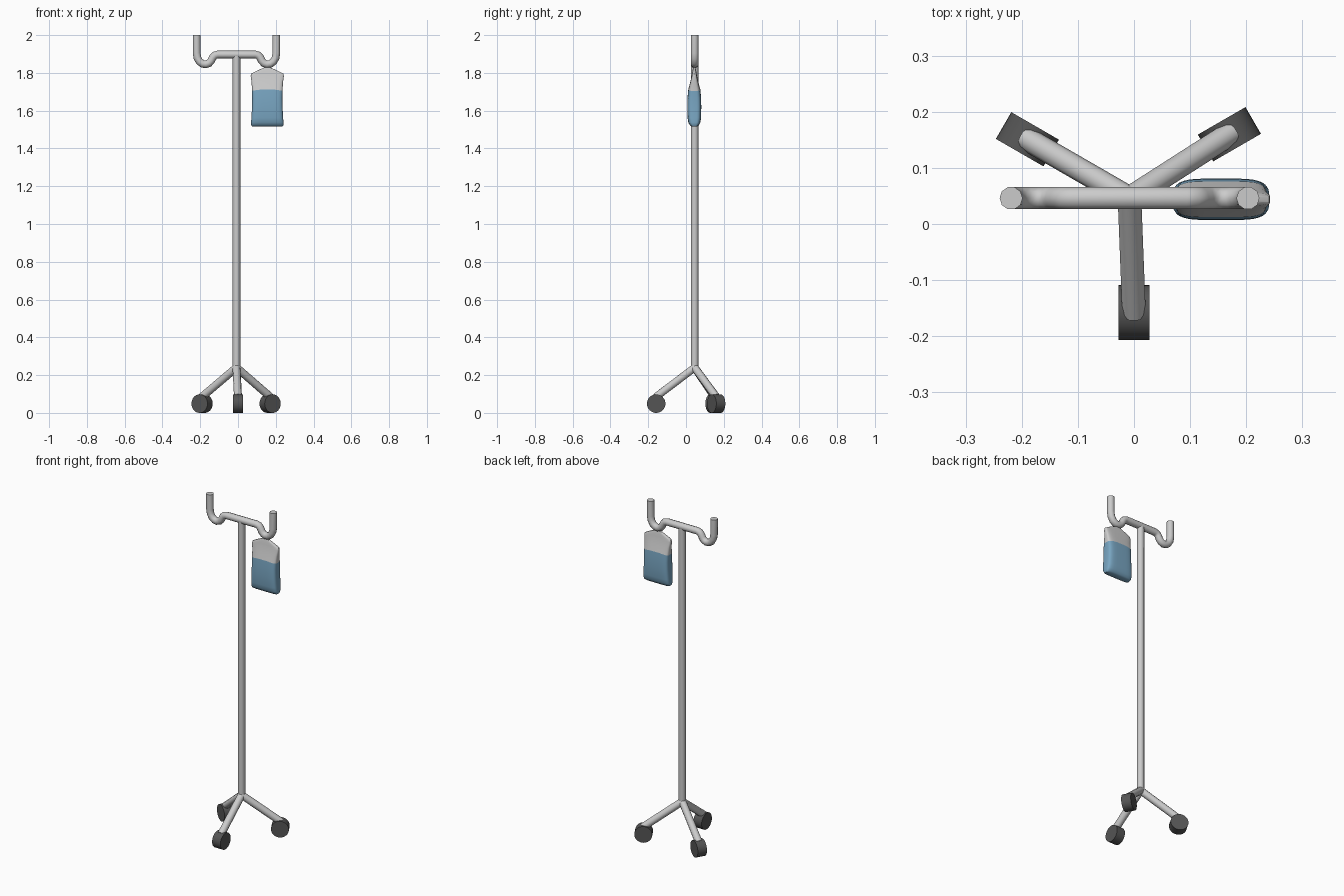
import bpy, bmesh, math
from mathutils import Vector

if "Cube" in bpy.data.objects:
    bpy.data.objects.remove(bpy.data.objects["Cube"])

PX, PY = -0.008, 0.046          # pole axis


def material(name, col):
    m = bpy.data.materials.new(name)
    m.diffuse_color = (*col, 1)
    m.use_nodes = True
    m.node_tree.nodes["Principled BSDF"].inputs["Base Color"].default_value = m.diffuse_color
    return m


dark = material("dark_rubber", (0.09, 0.09, 0.09))
blue = material("blue_fluid", (0.19, 0.38, 0.54))
clear = material("pale_plastic", (0.6, 0.6, 0.6))


def smooth(ob, angle=40):
    bpy.ops.object.select_all(action='DESELECT')
    ob.select_set(True)
    bpy.context.view_layer.objects.active = ob
    bpy.ops.object.shade_smooth_by_angle(angle=math.radians(angle))


def tube(name, pts, r):
    """Capped round tube following a list of points."""
    cu = bpy.data.curves.new(name, 'CURVE')
    cu.dimensions = '3D'
    cu.bevel_depth, cu.bevel_resolution, cu.use_fill_caps = r, 3, True
    sp = cu.splines.new('POLY')
    sp.points.add(len(pts) - 1)
    for p, co in zip(sp.points, pts):
        p.co = (*co, 1)
    ob = bpy.data.objects.new(name, cu)
    bpy.context.collection.objects.link(ob)
    bpy.ops.object.select_all(action='DESELECT')
    ob.select_set(True)
    bpy.context.view_layer.objects.active = ob
    bpy.ops.object.convert(target='MESH')
    smooth(bpy.context.object, 50)


def loft(name, rings, cx, cy, mat, n=32):
    """Skin rounded-rectangle rings given as (z, half width, half depth, edge sag)."""
    bm = bmesh.new()
    loops = []
    for z, hw, hd, sag in rings:
        ring = []
        for i in range(n):
            a = 2 * math.pi * (i + 0.5) / n
            c, s = math.cos(a), math.sin(a)
            x = math.copysign(abs(c) ** 0.45, c)
            y = math.copysign(abs(s) ** 0.45, s)
            ring.append(bm.verts.new((cx + hw * x, cy + hd * y, z - sag * x * x)))
        loops.append(ring)
    for a, b in zip(loops, loops[1:]):
        for i in range(n):
            j = (i + 1) % n
            bm.faces.new((a[i], a[j], b[j], b[i]))
    bm.faces.new(loops[0][::-1])
    bm.faces.new(loops[-1])
    me = bpy.data.meshes.new(name)
    bm.to_mesh(me)
    bm.free()
    ob = bpy.data.objects.new(name, me)
    bpy.context.collection.objects.link(ob)
    me.materials.append(mat)
    smooth(ob)


# upright pole
tube("pole", [(PX, PY, 0.235), (PX, PY, 1.9)], 0.02)

# crossbar with a hook at each end, mirrored about the pole
half = [(0.211, 2.0), (0.211, 1.905), (0.207, 1.88), (0.196, 1.86), (0.180, 1.848),
        (0.162, 1.845), (0.146, 1.851), (0.134, 1.864), (0.125, 1.882),
        (0.115, 1.893), (0.100, 1.897)]
path = [(PX - x, PY, z) for x, z in half] + [(PX + x, PY, z) for x, z in reversed(half)]
tube("hook_bar", path, 0.0205)

# three legs, each ending in a wheel
feet = [("front", (0.0, -0.158), 270), ("back_left", (-0.19, 0.151), 150),
        ("back_right", (0.17, 0.16), 30)]
for label, (x, y), deg in feet:
    out = Vector((math.cos(math.radians(deg)), math.sin(math.radians(deg)), 0))
    end = Vector((x, y, 0.084)) + out * 0.002
    tube(label + "_leg", [(PX, PY, 0.24), end], 0.021)
    bpy.ops.mesh.primitive_cylinder_add(
        vertices=32, radius=0.049, depth=0.055, location=(x, y, 0.049),
        rotation=(math.pi / 2, 0, math.radians(deg)))
    wheel = bpy.context.object
    wheel.name = label + "_wheel"
    wheel.data.materials.append(dark)
    smooth(wheel)

# hub where the legs meet the pole
bpy.ops.mesh.primitive_uv_sphere_add(segments=16, ring_count=10, radius=0.022,
                                     location=(PX, PY, 0.24))
bpy.context.object.name = "leg_hub"
smooth(bpy.context.object)

# fluid bag: filled lower part and pinched empty upper part
BX, BY = 0.155, 0.044
loft("bag_fluid", [(1.517, 0.081, 0.015, 0), (1.523, 0.085, 0.024, 0),
                   (1.538, 0.086, 0.032, 0), (1.562, 0.084, 0.036, 0),
                   (1.62, 0.081, 0.037, 0), (1.67, 0.080, 0.036, 0.004),
                   (1.713, 0.081, 0.032, 0.008)], BX, BY, blue)
loft("bag_top", [(1.713, 0.081, 0.032, 0.008), (1.75, 0.083, 0.022, 0.004),
                 (1.785, 0.088, 0.014, 0.002), (1.797, 0.086, 0.012, 0.002),
                 (1.809, 0.062, 0.010, 0.001), (1.82, 0.038, 0.008, 0.001),
                 (1.828, 0.018, 0.006, 0)], BX, BY, clear)
